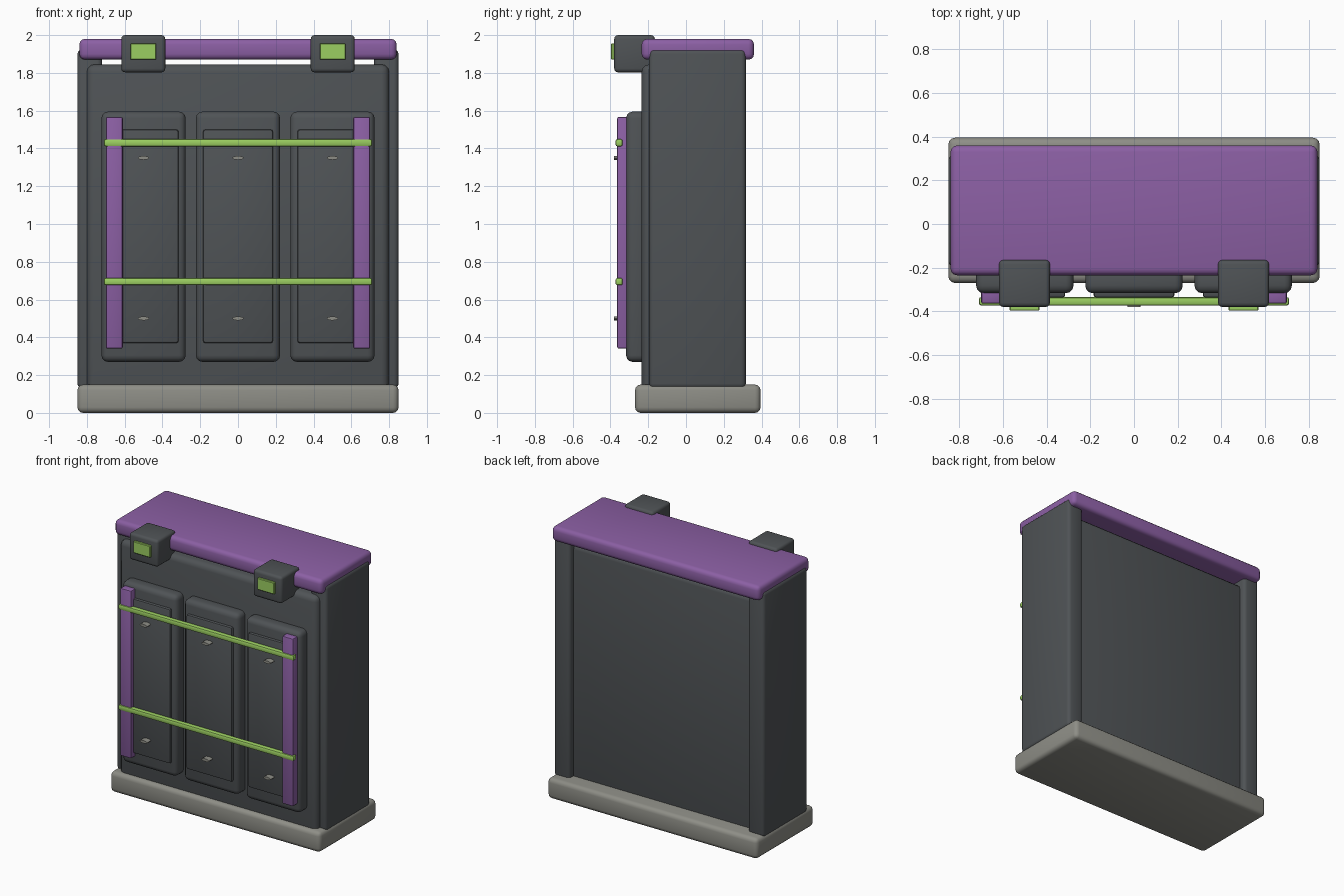
import bpy, math

if "Cube" in bpy.data.objects:
    bpy.data.objects.remove(bpy.data.objects["Cube"])

def mat(name, rgb):
    m = bpy.data.materials.new(name)
    m.diffuse_color = (*rgb, 1)
    m.use_nodes = True
    m.node_tree.nodes["Principled BSDF"].inputs["Base Color"].default_value = m.diffuse_color
    return m

CHARCOAL = mat("charcoal", (0.078, 0.086, 0.092))
PURPLE = mat("purple", (0.26, 0.115, 0.37))
GREEN = mat("lime_green", (0.33, 0.62, 0.12))
GREY = mat("warm_grey", (0.27, 0.27, 0.24))

def finish(o, name, material, bevel, segments=3):
    """Name, colour, round the edges and smooth."""
    o.name = name
    o.data.materials.append(material)
    bpy.ops.object.transform_apply(location=False, rotation=True, scale=True)
    if bevel:
        b = o.modifiers.new("rounding", 'BEVEL')
        b.width, b.segments = bevel, segments
        b.limit_method, b.angle_limit = 'ANGLE', math.radians(40)
        bpy.ops.object.modifier_apply(modifier=b.name)
    bpy.ops.object.shade_smooth_by_angle(angle=math.radians(35))
    return o

def box(name, material, x, y, z, bevel=0.0, segments=3):
    """Rounded box from (min, max) ranges."""
    bpy.ops.mesh.primitive_cube_add(size=1, location=[sum(r) / 2 for r in (x, y, z)])
    o = bpy.context.object
    o.scale = [r[1] - r[0] for r in (x, y, z)]
    return finish(o, name, material, bevel, segments)

# Cabinet body, plinth and lid
box("base", GREY, (-0.85, 0.85), (-0.27, 0.395), (0, 0.15), 0.03)
box("body", CHARCOAL, (-0.8, 0.8), (-0.235, 0.27), (0.1, 1.845), 0.04)
box("lid", PURPLE, (-0.84, 0.84), (-0.235, 0.36), (1.87, 1.98), 0.03)

# Three raised front panels with inner plates and rivets
for i, cx in enumerate((-0.5, 0, 0.5)):
    box(f"door_panel_{i}", CHARCOAL, (cx - 0.223, cx + 0.223), (-0.317, -0.2), (0.27, 1.595), 0.035)
    box(f"door_inset_{i}", CHARCOAL, (cx - 0.185, cx + 0.185), (-0.337, -0.28), (0.37, 1.5), 0.012, 2)
    for j, z in enumerate((0.5, 1.35)):
        bpy.ops.mesh.primitive_cylinder_add(vertices=16, radius=1, depth=1,
                                            location=(cx, -0.355, z), rotation=(math.pi / 2, 0, 0))
        bpy.context.object.scale = (0.03, 0.01, 0.05)
        finish(bpy.context.object, f"rivet_{i}_{j}", GREY, 0)

# Mirrored parts
for side, s in (("left", -1), ("right", 1)):
    def mx(a, b):
        return tuple(sorted((s * a, s * b)))
    box(f"side_wall_{side}", CHARCOAL, mx(0.72, 0.85), (-0.195, 0.317), (0.13, 1.925), 0.025)
    box(f"rail_{side}", PURPLE, mx(0.61, 0.70), (-0.365, -0.28), (0.34, 1.567), 0.01, 2)
    box(f"clasp_{side}", CHARCOAL, mx(0.385, 0.618), (-0.38, -0.165), (1.803, 2.0), 0.02)
    box(f"clasp_button_{side}", GREEN, mx(0.433, 0.57), (-0.397, -0.36), (1.87, 1.956), 0.004, 1)

# Horizontal bars
for name, z in (("lower_bar", 0.695), ("upper_bar", 1.43)):
    box(name, GREEN, (-0.71, 0.71), (-0.373, -0.335), (z - 0.019, z + 0.019), 0.01, 2)
